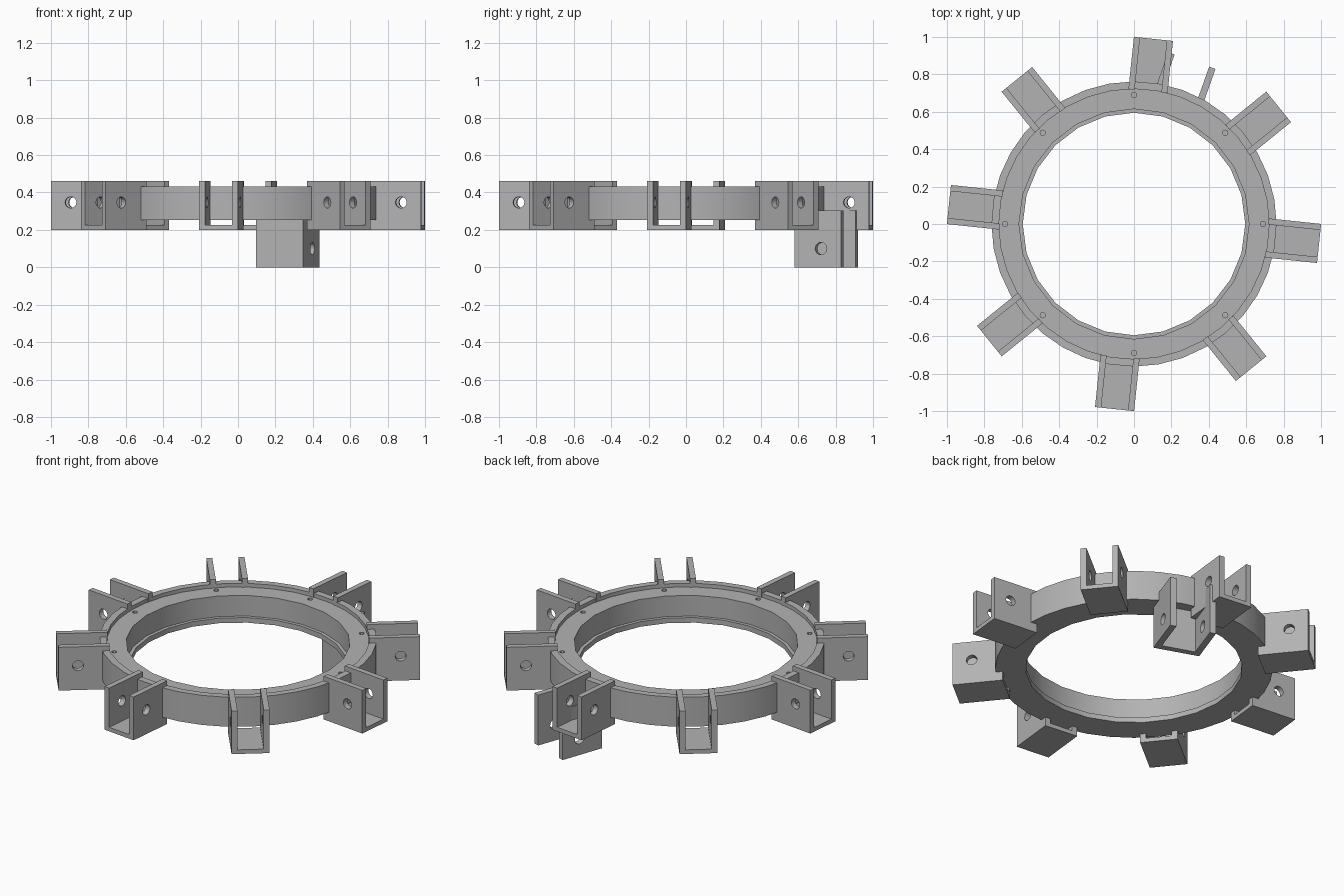
import bpy, bmesh, math
from mathutils import Matrix, Vector

if "Cube" in bpy.data.objects:
    bpy.data.objects.remove(bpy.data.objects["Cube"], do_unlink=True)

grey = bpy.data.materials.new("plain grey")
grey.use_nodes = True
grey.diffuse_color = (0.45, 0.45, 0.45, 1)
grey.node_tree.nodes["Principled BSDF"].inputs["Base Color"].default_value = (0.45, 0.45, 0.45, 1)


def cylinder(name, radius, z0, z1, sides, x=0, y=0):
    bpy.ops.mesh.primitive_cylinder_add(vertices=sides, radius=radius, depth=z1 - z0,
                                        location=(x, y, (z0 + z1) / 2))
    ob = bpy.context.object
    ob.name = name
    return ob


def cut(target, cutter):
    """Subtract the cutter from the target, then discard the cutter."""
    cutter.hide_render = True
    mod = target.modifiers.new("cut", "BOOLEAN")
    mod.operation = "DIFFERENCE"
    mod.solver = "EXACT"
    mod.object = cutter
    bpy.context.view_layer.objects.active = target
    bpy.ops.object.modifier_apply(modifier=mod.name)
    bpy.data.objects.remove(cutter, do_unlink=True)


def smooth(ob):
    bpy.ops.object.select_all(action="DESELECT")
    ob.select_set(True)
    bpy.context.view_layer.objects.active = ob
    bpy.ops.object.shade_smooth_by_angle(angle=math.radians(30))


def prism(name, outline, axis, depth):
    """Extrude a closed outline of 3D points along an axis."""
    bm = bmesh.new()
    face = bm.faces.new([bm.verts.new(p) for p in outline])
    out = bmesh.ops.extrude_face_region(bm, geom=[face])
    moved = [g for g in out["geom"] if isinstance(g, bmesh.types.BMVert)]
    bmesh.ops.translate(bm, verts=moved, vec=Vector(axis) * depth)
    bmesh.ops.recalc_face_normals(bm, faces=bm.faces)
    mesh = bpy.data.meshes.new(name)
    bm.to_mesh(mesh)
    bm.free()
    mesh.materials.append(grey)
    ob = bpy.data.objects.new(name, mesh)
    bpy.context.collection.objects.link(ob)
    return ob


def u_outline(half, wall, low, floor, high):
    """Cross-section of a channel as (across, along) pairs."""
    inner = half - wall
    return [(-half, low), (half, low), (half, high), (inner, high),
            (inner, floor), (-inner, floor), (-inner, high), (-half, high)]


def pin_hole(target, u, z, radius):
    pin = cylinder("pin_cutter", radius, -0.3, 0.3, 24)
    pin.matrix_world = Matrix.Translation((u, 0, z)) @ Matrix.Rotation(math.pi / 2, 4, "X")
    bpy.context.view_layer.update()
    cut(target, pin)
    smooth(target)


# Ring with a recessed top, a bore and a small lower flange
ring = cylinder("ring", 0.762, 0.254, 0.433, 36)
ring.data.materials.append(grey)
cut(ring, cylinder("recess_cutter", 0.722, 0.41, 0.5, 36))
cut(ring, cylinder("bore_cutter", 0.615, 0.285, 0.5, 24))
cut(ring, cylinder("flange_cutter", 0.595, 0.2, 0.3, 24))

# Small screw holes in the recessed face
for k in range(8):
    a = k * math.pi / 4
    cut(ring, cylinder("screw_cutter", 0.014, 0.33, 0.5, 12,
                       0.69 * math.cos(a), 0.69 * math.sin(a)))
smooth(ring)

# Eight channel brackets, open upward and outward
channel = u_outline(0.105, 0.033, 0.2, 0.225, 0.462)
bracket = prism("bracket_1", [(0.714, v, z) for v, z in channel], (1, 0, 0), 0.281)
pin_hole(bracket, 0.888, 0.347, 0.03)
for k in range(8):
    ob = bracket
    if k:
        ob = bracket.copy()
        ob.name = f"bracket_{k + 1}"
        bpy.context.collection.objects.link(ob)
    ob.rotation_euler.z = math.radians(45 * k - 6)

# Lower bracket, its channel open outward below the ring
channel = u_outline(0.134, 0.036, 0.663, 0.7, 0.927)
lower = prism("lower_bracket", [(u, v, 0) for v, u in channel], (0, 0, 1), 0.305)
pin_hole(lower, 0.813, 0.1, 0.033)
lower.rotation_euler.z = math.radians(70.5)
